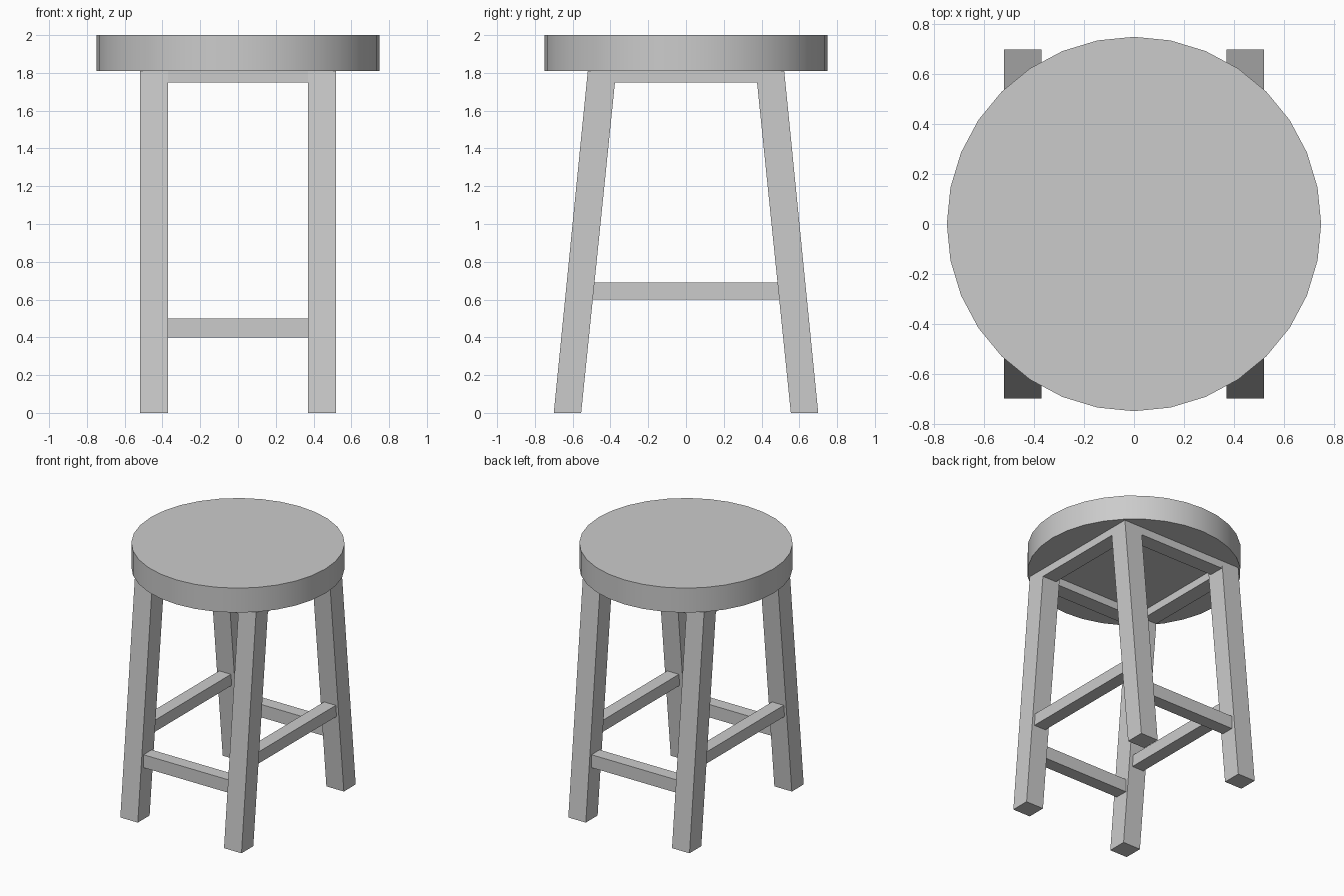
import bpy
import bmesh
import math

if "Cube" in bpy.data.objects:
    bpy.data.objects.remove(bpy.data.objects["Cube"], do_unlink=True)

GREY = (0.6, 0.6, 0.6, 1.0)
mat = bpy.data.materials.new("plain grey")
mat.use_nodes = True
mat.diffuse_color = GREY
mat.node_tree.nodes["Principled BSDF"].inputs["Base Color"].default_value = GREY

SEAT_BOTTOM, HEIGHT = 1.81, 2.0
LEG_OUT, LEG_IN = 0.52, 0.37      # leg faces at the top
FOOT_OUT, FOOT_IN = 0.70, 0.555   # leg faces on the floor, front to back


def box(name, x, y, z):
    """Box spanning three (low, high) ranges."""
    bm = bmesh.new()
    bmesh.ops.create_cube(bm, size=1)
    for v in bm.verts:
        v.co = [r[0] if c < 0 else r[1] for c, r in zip(v.co, (x, y, z))]
    mesh = bpy.data.meshes.new(name)
    bm.to_mesh(mesh)
    bm.free()
    mesh.materials.append(mat)
    obj = bpy.data.objects.new(name, mesh)
    bpy.context.collection.objects.link(obj)
    return obj


def span(side, inner, outer):
    """Range between two distances on one side of the centre."""
    return tuple(sorted((side * inner, side * outer)))


# Round seat
bpy.ops.mesh.primitive_cylinder_add(
    vertices=32, radius=0.75, depth=HEIGHT - SEAT_BOTTOM,
    location=(0, 0, (HEIGHT + SEAT_BOTTOM) / 2))
seat = bpy.context.object
seat.name = "seat"
seat.data.materials.append(mat)
bpy.ops.object.shade_smooth_by_angle(angle=math.radians(30))

# Four legs, splayed to the front and back
for sy, end in ((-1, "front"), (1, "back")):
    for sx, side in ((-1, "right"), (1, "left")):
        leg = box(f"{end}_{side}_leg", span(sx, LEG_IN, LEG_OUT),
                  span(sy, LEG_IN, LEG_OUT), (0, SEAT_BOTTOM))
        for v in leg.data.vertices:
            if v.co.z < 0.1:
                outer = abs(v.co.y) > (LEG_IN + LEG_OUT) / 2
                v.co.y = sy * (FOOT_OUT if outer else FOOT_IN)

# Front and back: rail under the seat and low stretcher
for s, end in ((-1, "front"), (1, "back")):
    box(f"{end}_rail", (-LEG_IN, LEG_IN), span(s, 0.40, LEG_OUT), (1.75, SEAT_BOTTOM))
    box(f"{end}_stretcher", (-LEG_IN, LEG_IN), span(s, 0.53, 0.63), (0.40, 0.50))

# Sides: rail under the seat and higher stretcher
for s, side in ((-1, "right"), (1, "left")):
    box(f"{side}_rail", span(s, 0.40, LEG_OUT), (-0.39, 0.39), (1.75, SEAT_BOTTOM))
    box(f"{side}_stretcher", span(s, 0.40, 0.50), (-0.51, 0.51), (0.60, 0.69))
